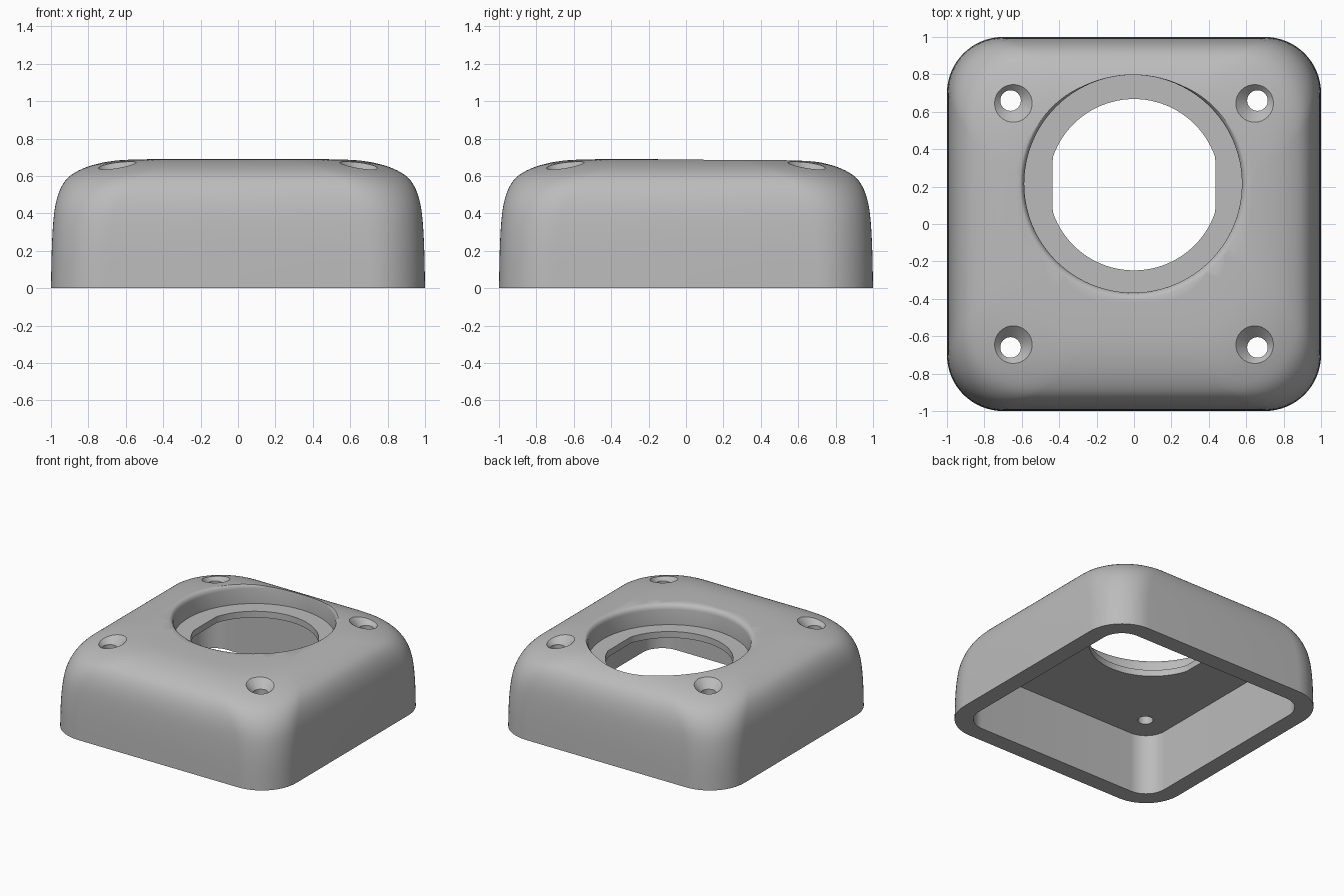
import bpy, bmesh, math
from mathutils import Vector

cube = bpy.data.objects.get("Cube")
if cube:
    bpy.data.objects.remove(cube, do_unlink=True)

grey = bpy.data.materials.new("plain grey")
grey.use_nodes = True
grey.diffuse_color = (0.5, 0.5, 0.5, 1)
grey.node_tree.nodes["Principled BSDF"].inputs["Base Color"].default_value = (0.5, 0.5, 0.5, 1)


def loft(name, rings):
    """Closed solid skinned through rings of equal point count, bottom to top."""
    bm = bmesh.new()
    loops = [[bm.verts.new(p) for p in ring] for ring in rings]
    n = len(loops[0])
    for low, high in zip(loops, loops[1:]):
        for i in range(n):
            j = (i + 1) % n
            bm.faces.new((low[i], low[j], high[j], high[i]))
    bm.faces.new(loops[0][::-1])
    bm.faces.new(loops[-1])
    bmesh.ops.recalc_face_normals(bm, faces=bm.faces)
    mesh = bpy.data.meshes.new(name)
    bm.to_mesh(mesh)
    bm.free()
    obj = bpy.data.objects.new(name, mesh)
    mesh.materials.append(grey)
    bpy.context.collection.objects.link(obj)
    return obj


def rounded_square(half, radius, z, steps=16):
    points = []
    for quarter in range(4):
        mid = math.radians(45 + 90 * quarter)
        c = (half - radius) * math.sqrt(2)
        for s in range(steps + 1):
            a = math.radians(90 * (quarter + s / steps))
            points.append((c * math.cos(mid) + radius * math.cos(a),
                           c * math.sin(mid) + radius * math.sin(a), z))
    return points


def circle(x, y, radius, z, steps, limit=10):
    points = []
    for i in range(steps):
        a = 2 * math.pi * i / steps
        dx = max(-limit, min(limit, radius * math.cos(a)))
        points.append((x + dx, y + radius * math.sin(a), z))
    return points


def smooth_path(points, steps=3):
    """Catmull-Rom curve through the profile points."""
    p = [Vector(q) for q in points]
    p = [2 * p[0] - p[1]] + p + [2 * p[-1] - p[-2]]
    out = []
    for a, b, c, d in zip(p, p[1:], p[2:], p[3:]):
        for s in range(steps):
            t = s / steps
            out.append(0.5 * (2 * b + (c - a) * t + (2 * a - 5 * b + 4 * c - d) * t * t
                              + (3 * b - a - 3 * c + d) * t ** 3))
    return out + [p[-2]]


def cut(target, cutter):
    cutter.hide_render = True
    mod = target.modifiers.new("cut", 'BOOLEAN')
    mod.operation = 'DIFFERENCE'
    mod.solver = 'EXACT'
    mod.object = cutter
    bpy.context.view_layer.objects.active = target
    bpy.ops.object.modifier_apply(modifier=mod.name)
    bpy.data.objects.remove(cutter, do_unlink=True)


# Outer body: half width, height, corner radius
profile = [(1, 0, .3), (.996, .2, .3), (.988, .35, .31), (.975, .45, .33),
           (.95, .53, .36), (.91, .59, .39), (.85, .63, .42), (.77, .66, .42),
           (.67, .68, .4), (.55, .688, .35), (.35, .69, .25), (.2, .69, .15)]
body = loft("cover_shell", [rounded_square(h, r, z) for h, z, r in smooth_path(profile)])

# Hollow underside with a flat ceiling
cut(body, loft("cavity", [rounded_square(.867, .17, z) for z in (-.1, .48)]))

# Round recess with a softened lip
lip = [(.582, .53), (.582, .65), (.586, .668), (.597, .682), (.62, .693), (.62, .8)]
cut(body, loft("recess", [circle(-.005, .215, r, z, 96) for r, z in lip]))

# Through opening with flat left and right sides
cut(body, loft("opening", [circle(0, .21, .458, z, 96, .435) for z in (.3, .7)]))

# Countersunk screw holes in the corners
screw = [(.055, .3), (.055, .61), (.245, .8)]
for x in (-.66, .66):
    for y in (-.66, .66):
        cut(body, loft("screw_hole", [circle(x, y, r, z, 32) for r, z in screw]))

# Smooth shading with crisp cut edges
bpy.ops.object.select_all(action='DESELECT')
body.select_set(True)
bpy.context.view_layer.objects.active = body
bpy.ops.object.shade_smooth_by_angle(angle=math.radians(30))
